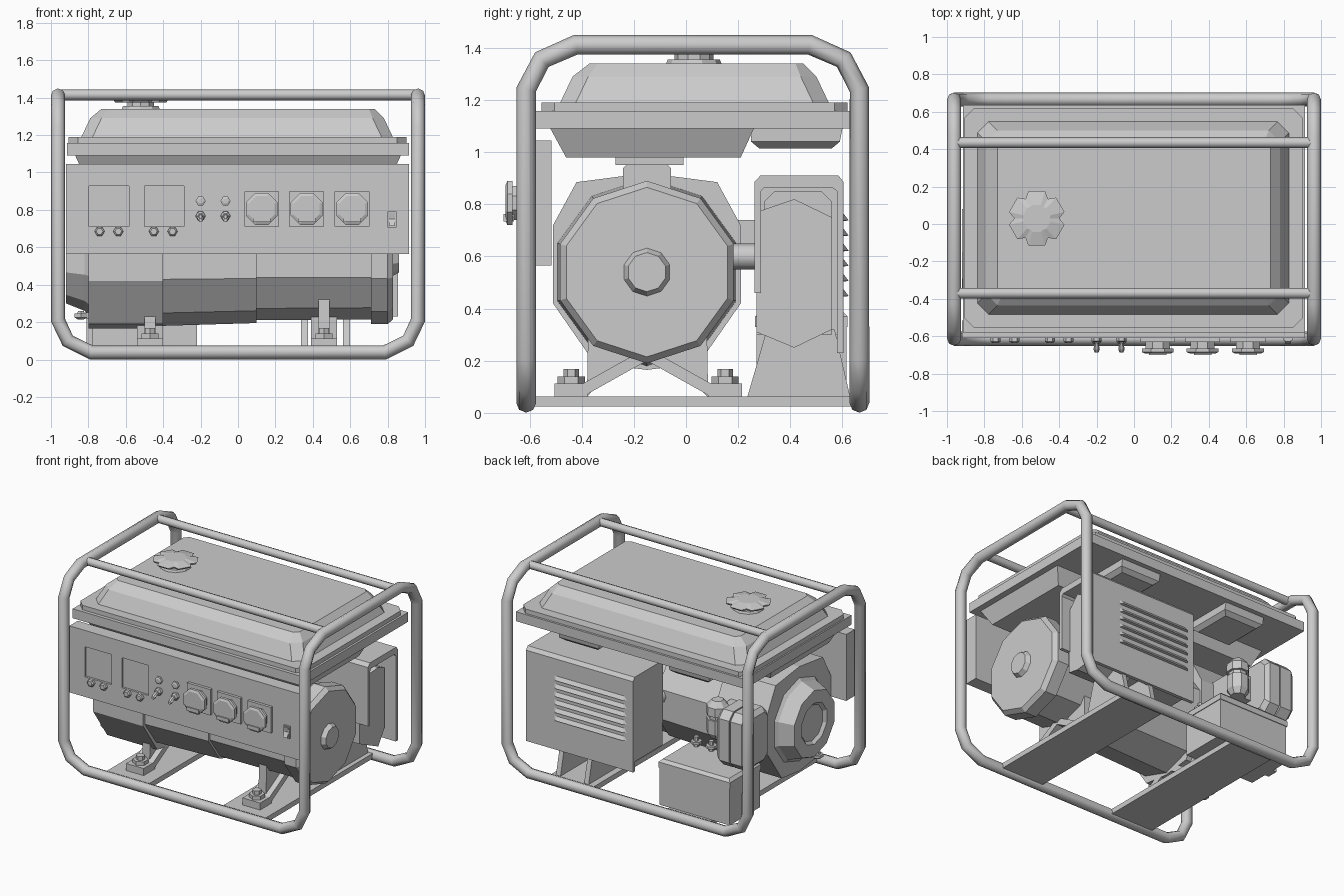
import bpy, bmesh
from math import sin, cos, pi, radians


def loft(name, rings):
    """Skin a list of equal-length point rings and cap both ends."""
    bm = bmesh.new()
    vs = [[bm.verts.new(p) for p in r] for r in rings]
    n = len(vs[0])
    for a, b in zip(vs, vs[1:]):
        for i in range(n):
            bm.faces.new((a[i], a[(i + 1) % n], b[(i + 1) % n], b[i]))
    bm.faces.new(vs[0])
    bm.faces.new(vs[-1])
    bmesh.ops.recalc_face_normals(bm, faces=bm.faces)
    me = bpy.data.meshes.new(name)
    bm.to_mesh(me)
    bm.free()
    ob = bpy.data.objects.new(name, me)
    bpy.context.collection.objects.link(ob)
    return ob


def rect(x0, x1, y0, y1, z, c=0.0):
    """Horizontal rectangle ring with cut corners."""
    if c == 0:
        return [(x0, y0, z), (x1, y0, z), (x1, y1, z), (x0, y1, z)]
    return [(x0 + c, y0, z), (x1 - c, y0, z), (x1, y0 + c, z), (x1, y1 - c, z),
            (x1 - c, y1, z), (x0 + c, y1, z), (x0, y1 - c, z), (x0, y0 + c, z)]


def box(name, x0, x1, y0, y1, z0, z1, c=0.0):
    return loft(name, [rect(x0, x1, y0, y1, z0, c), rect(x0, x1, y0, y1, z1, c)])


def prism(name, pts, x0, x1):
    """Extrude a (y, z) profile along x."""
    return loft(name, [[(x, y, z) for y, z in pts] for x in (x0, x1)])


def turned(name, axis, centre, steps, n, phase=0.0):
    """Lathe (position, radius) steps about an axis through centre (other two coordinates)."""
    rings = []
    for t, r in steps:
        ring = []
        for i in range(n):
            a = phase + 2 * pi * i / n
            u, v = centre[0] + r * sin(a), centre[1] + r * cos(a)
            ring.append({'x': (t, u, v), 'y': (u, t, v), 'z': (u, v, t)}[axis])
        rings.append(ring)
    return loft(name, rings)


def tube(name, pts, r, cyclic=False):
    cu = bpy.data.curves.new(name, 'CURVE')
    cu.dimensions = '3D'
    cu.bevel_depth, cu.bevel_resolution, cu.use_fill_caps = r, 2, True
    sp = cu.splines.new('POLY')
    sp.points.add(len(pts) - 1)
    for p, co in zip(sp.points, pts):
        p.co = (*co, 1)
    sp.use_cyclic_u = cyclic
    ob = bpy.data.objects.new(name, cu)
    bpy.context.collection.objects.link(ob)
    return ob


# Tube frame: one closed loop of bottom rails, posts and end hoops
YF, YB = -0.613, 0.665
path = []
for s in (1, -1):
    low = [(s * 0.785, 0.038), (s * 0.91, 0.1), (s * 0.962, 0.21)]
    top = [(0, 1.24), (0.06, 1.355), (0.19, 1.412)]
    near, far, d = (YF, YB, 1) if s == 1 else (YB, YF, -1)
    path += [(x, near, z) for x, z in low]
    path += [(s * 0.962, near + d * o, z) for o, z in top]
    path += [(s * 0.962, far - d * o, z) for o, z in reversed(top)]
    path += [(x, far, z) for x, z in reversed(low)]
tube("frame", path, 0.038, True)
for nm, y in (("front", -0.37), ("back", 0.435)):
    tube("top_bar_" + nm, [(-0.95, y, 1.415), (0.95, y, 1.415)], 0.029)

# Base plates and engine mounts
saddle = [(-0.38, 0.06), (-0.375, 0.34), (0.08, 0.34), (0.085, 0.06), (0.06, 0.085), (-0.15, 0.2), (-0.36, 0.085)]
brace = [(-0.4, 0.06), (-0.4, 0.11), (-0.15, 0.25), (0.1, 0.11), (0.1, 0.06), (-0.15, 0.2)]
for side, x in (("left", -0.47), ("right", 0.46)):
    box("base_plate_" + side, x - 0.17, x + 0.17, -0.6, 0.65, 0.025, 0.062)
    prism("mount_saddle_" + side, saddle, x - 0.03, x + 0.03)
    prism("mount_brace_" + side, brace, x - 0.07, x + 0.07)
    for end, y in (("front", -0.44), ("back", 0.15)):
        box(f"mount_foot_{side}_{end}", x - 0.07, x + 0.07, y - 0.065, y + 0.065, 0.06, 0.113)
        turned(f"mount_bolt_{side}_{end}", 'z', (x, y),
               [(0.11, 0.052), (0.14, 0.052), (0.14, 0.03), (0.168, 0.03)], 6)

# Engine and alternator along x
C = (-0.15, 0.54)
prism("crankcase", [(-0.15, 0.92), (0.12, 0.885), (0.21, 0.72), (0.21, 0.42), (0.05, 0.19), (-0.15, 0.165),
                    (-0.35, 0.19), (-0.51, 0.42), (-0.51, 0.72), (-0.42, 0.885)], -0.8, -0.4)
turned("alternator", 'x', C, [(-0.4, 0.36), (0.1, 0.345), (0.1, 0.33), (0.72, 0.325)], 10)
turned("alternator_end", 'x', C, [(0.71, 0.35), (0.8, 0.35), (0.83, 0.325), (0.83, 0.092),
                                  (0.86, 0.075)], 10)
turned("recoil_starter", 'x', C, [(-0.79, 0.31), (-0.82, 0.28), (-0.92, 0.24), (-0.92, 0.15),
                                  (-0.9, 0.13)], 10)
turned("engine_top_neck", 'x', (-0.15, 0.9), [(-0.1, 0.1), (0.2, 0.1)], 8, pi / 8)
box("tank_pad", -0.12, 0.22, -0.27, -0.01, 0.95, 0.99)
turned("drain_plug", 'z', (-0.84, -0.3), [(0.215, 0.02), (0.225, 0.04), (0.245, 0.04), (0.245, 0.022), (0.26, 0.018)], 6)
box("drain_arm", -0.84, -0.74, -0.315, -0.285, 0.22, 0.25)

# Fuel tank with tray, underside and cap
box("tank_tray", -0.915, 0.915, -0.58, 0.635, 1.09, 1.158)
box("tank_flange", -0.905, 0.9, -0.555, 0.62, 1.155, 1.19, 0.05)
loft("tank_top", [rect(-0.84, 0.83, -0.485, 0.55, 1.185, 0.06), rect(-0.79, 0.78, -0.435, 0.5, 1.29, 0.06),
                  rect(-0.73, 0.73, -0.37, 0.45, 1.34, 0.03)])
loft("tank_bottom", [rect(-0.87, 0.87, -0.52, 0.26, 1.09), rect(-0.82, 0.82, -0.46, 0.21, 0.98)])
for side, x in (("left", -0.44), ("right", 0.44)):
    loft("tray_pocket_" + side, [rect(x - 0.16, x + 0.16, 0.25, 0.6, 1.09), rect(x - 0.16, x + 0.16, 0.25, 0.59, 1.04),
                                 rect(x - 0.13, x + 0.13, 0.28, 0.56, 1.015)])
CX, CY = -0.52, 0.03
turned("filler_neck", 'z', (CX, CY), [(1.33, 0.11), (1.355, 0.1), (1.355, 0.075), (1.385, 0.075)], 10)


def lobes(r_out, r_in, z):
    ring = []
    for k in range(6):
        for da, r in ((-17, r_out), (17, r_out), (30, r_in)):
            a = radians(60 * k + 30 + da)
            ring.append((CX + r * cos(a), CY + r * sin(a), z))
    return ring


loft("tank_cap", [lobes(0.14, 0.115, 1.375), lobes(0.152, 0.12, 1.388), lobes(0.075, 0.07, 1.405)])

# Control panel with two recessed gauges
PY = -0.61
panel = box("control_panel", -0.92, 0.915, PY, -0.515, 0.565, 1.045)
for x in (-0.69, -0.395):
    cut = box("gauge_cutter", x - 0.106, x + 0.106, PY - 0.05, PY + 0.015, 0.71, 0.927)
    mod = panel.modifiers.new("recess", 'BOOLEAN')
    mod.object, mod.solver = cut, 'EXACT'
    bpy.context.view_layer.objects.active = panel
    bpy.ops.object.modifier_apply(modifier=mod.name)
    bpy.data.objects.remove(cut)
for i, x in enumerate((-0.74, -0.64, -0.45, -0.35)):
    turned(f"button_{i}", 'y', (x, 0.685), [(PY + 0.01, 0.027), (PY - 0.018, 0.027), (PY - 0.025, 0.018)], 6, pi / 6)
for i, x in enumerate((-0.2, -0.067)):
    turned(f"pilot_nut_{i}", 'y', (x, 0.847), [(PY + 0.01, 0.027), (PY - 0.015, 0.027), (PY - 0.02, 0.015)], 6, pi / 6)
    turned(f"switch_nut_{i}", 'y', (x, 0.767), [(PY + 0.01, 0.027), (PY - 0.02, 0.027), (PY - 0.03, 0.015)], 6, pi / 6)
    lever = [(x, PY - 0.02, 0.77, 0.01), (x, PY - 0.06, 0.752, 0.017), (x, PY - 0.078, 0.745, 0.01)]
    loft(f"switch_lever_{i}", [[(a + r * cos(k * pi / 3), b, c + r * sin(k * pi / 3)) for k in range(6)]
                               for a, b, c, r in lever])
for i, x in enumerate((0.127, 0.367, 0.61)):
    box(f"socket_plate_{i}", x - 0.093, x + 0.093, PY - 0.02, PY + 0.01, 0.71, 0.897)
    turned(f"socket_{i}", 'y', (x, 0.805), [(PY, 0.07), (PY - 0.055, 0.07), (PY - 0.055, 0.092),
                                            (PY - 0.075, 0.092), (PY - 0.082, 0.075)], 8, pi / 8)
    box(f"socket_latch_{i}", x - 0.047, x + 0.047, PY - 0.09, PY - 0.05, 0.735, 0.762)
box("rocker_frame", 0.798, 0.848, PY - 0.012, PY + 0.01, 0.705, 0.792)
prism("rocker", [(PY, 0.715), (PY - 0.03, 0.715), (PY - 0.012, 0.75), (PY - 0.018, 0.785), (PY, 0.785)], 0.806, 0.84)

# Silencer: body, folded end, wrapped cover with louvres, stand
prism("silencer_body", [(0.3, 0.5), (0.3, 0.81), (0.34, 0.85), (0.52, 0.85), (0.56, 0.81), (0.56, 0.3), (0.3, 0.3)],
      0.04, 0.72)
hexa = [(0.27, 0.77), (0.415, 0.82), (0.56, 0.75), (0.56, 0.32), (0.415, 0.25), (0.27, 0.31)]
loft("silencer_end", [[(0.45, y, z) for y, z in hexa],
                      [(0.83 if abs(y - 0.415) < 0.01 else 0.78, y, z) for y, z in hexa]])
prism("silencer_cover", [(0.262, 0.46), (0.262, 0.885), (0.285, 0.91), (0.585, 0.91), (0.605, 0.885), (0.605, 0.23),
                         (0.58, 0.23), (0.58, 0.85), (0.56, 0.865), (0.3, 0.865), (0.287, 0.85), (0.287, 0.46)],
      0.0, 0.855)
box("silencer_inner_end", 0.0, 0.04, 0.27, 0.59, 0.3, 0.88)
for i in range(6):
    z = 0.445 + 0.058 * i
    loft(f"louvre_{i}", [[(x, 0.6, z), (x, 0.6 + o, z + 0.003), (x, 0.6, z + 0.035)]
                         for x, o in ((0.05, 0.004), (0.07, 0.024), (0.61, 0.024), (0.63, 0.004))])
stand = [(0.235, 0.06), (0.31, 0.32), (0.57, 0.32), (0.63, 0.06)]
for side, x in (("left", 0.355), ("right", 0.58)):
    prism("silencer_stand_" + side, stand, x - 0.018, x + 0.018)
tube("exhaust_pipe", [(0.0, -0.05, 0.6), (0.15, 0.35, 0.6)], 0.05)

# Battery with terminals
box("battery", -0.78, -0.22, 0.27, 0.615, 0.06, 0.35)
loft("battery_lid", [rect(-0.785, -0.215, 0.265, 0.62, 0.33), rect(-0.785, -0.215, 0.265, 0.62, 0.37),
                     rect(-0.765, -0.235, 0.285, 0.6, 0.39)])
box("battery_clip", -0.81, -0.78, 0.4, 0.48, 0.06, 0.24)
for i, x in enumerate((-0.3, -0.42)):
    turned(f"terminal_{i}", 'z', (x, 0.31), [(0.38, 0.02), (0.41, 0.02), (0.41, 0.038), (0.43, 0.038),
                                             (0.43, 0.018), (0.46, 0.018)], 6)

# Air cleaner, carburettor arm and its domed bowl
R = [rect(0.3, 0.58, 0.44, 0.84, 0, c) for c in (0.05,)][0]
loft("air_cleaner", [[(x, 0.44 + (y - 0.44) * s, 0.64 + (z - 0.64) * s) for y, z, _ in R]
                     for x, s in ((-0.88, 0.85), (-0.85, 1), (-0.76, 1), (-0.76, 0.93), (-0.75, 0.93),
                                  (-0.75, 1), (-0.67, 1), (-0.64, 0.85))])
box("intake_duct", -0.72, -0.5, 0.1, 0.42, 0.56, 0.74)
turned("carburettor_bowl", 'z', (-0.54, 0.41), [(0.56, 0.05), (0.6, 0.075), (0.7, 0.075), (0.7, 0.06), (0.73, 0.06),
                                               (0.73, 0.078), (0.79, 0.075), (0.83, 0.04)], 8, pi / 8)
